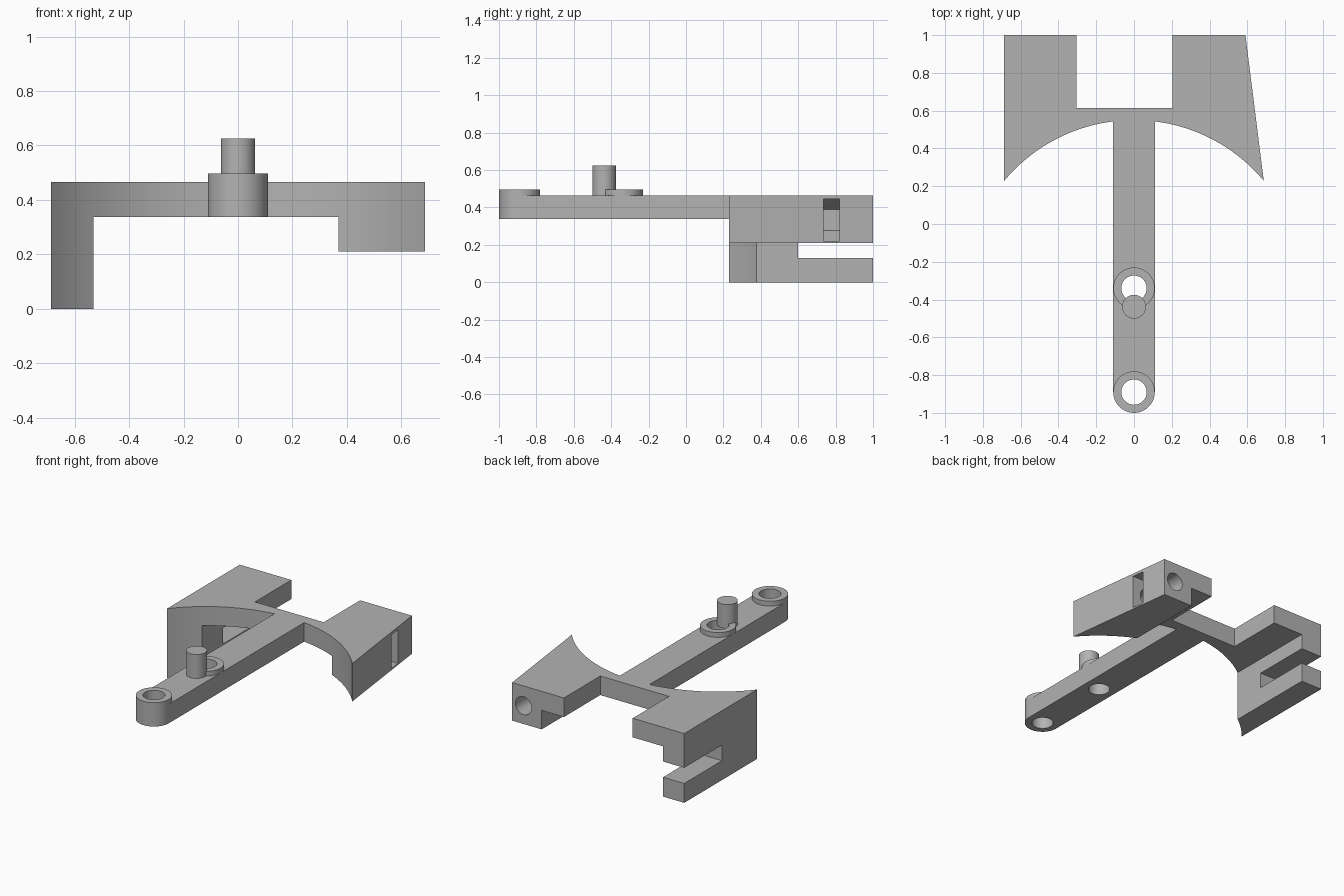
import bpy, bmesh, math

cube = bpy.data.objects.get("Cube")
if cube:
    bpy.data.objects.remove(cube, do_unlink=True)

grey = bpy.data.materials.new("plain_grey")
grey.use_nodes = True
colour = (0.45, 0.45, 0.45, 1)
grey.diffuse_color = colour
grey.node_tree.nodes["Principled BSDF"].inputs["Base Color"].default_value = colour

TOP, UNDER, PAD = 0.465, 0.337, 0.21
HALF, END_Y, MID_Y = 0.11, -0.89, -0.34
HOLE, ARC_Y, ARC_R = 0.067, -0.345, 0.895


def prism(name, outline, lo, hi, axis="z"):
    """Extrude a flat outline along z, or an (x, z) outline along y."""
    bm = bmesh.new()
    place = (lambda a, b, h: (a, b, h)) if axis == "z" else (lambda a, b, h: (a, h, b))
    face = bm.faces.new([bm.verts.new(place(a, b, lo)) for a, b in outline])
    up = bmesh.ops.extrude_face_region(bm, geom=[face])["geom"]
    for v in up:
        if isinstance(v, bmesh.types.BMVert):
            v.co["xyz".index(axis)] = hi
    bmesh.ops.recalc_face_normals(bm, faces=bm.faces)
    mesh = bpy.data.meshes.new(name)
    bm.to_mesh(mesh)
    bm.free()
    mesh.materials.append(grey)
    ob = bpy.data.objects.new(name, mesh)
    bpy.context.collection.objects.link(ob)
    return ob


def rect(x0, x1, y0, y1):
    return [(x0, y0), (x1, y0), (x1, y1), (x0, y1)]


def ring(cx, cy, r, n=48, start=0.0):
    return [(cx + r * math.cos(start + math.tau * i / n),
             cy + r * math.sin(start + math.tau * i / n)) for i in range(n)]


def cut(ob, *cutters):
    for c in cutters:
        mod = ob.modifiers.new("cut", "BOOLEAN")
        mod.operation, mod.solver, mod.object = "DIFFERENCE", "EXACT", c
        bpy.context.view_layer.objects.active = ob
        bpy.ops.object.modifier_apply(modifier=mod.name)
        bpy.data.objects.remove(c, do_unlink=True)


def finish(ob):
    bpy.ops.object.select_all(action="DESELECT")
    ob.select_set(True)
    bpy.context.view_layer.objects.active = ob
    bpy.ops.object.shade_smooth_by_angle(angle=math.radians(30))


# Outline: long arm with a round end, curved wings, notch at the back
def wing(x0, x1, n=24):
    xs = [x0 + (x1 - x0) * i / n for i in range(n + 1)]
    return [(x, ARC_Y + math.sqrt(ARC_R ** 2 - x * x)) for x in xs]


arm_end = [(HALF * math.cos(a), END_Y + HALF * math.sin(a))
           for a in (math.pi + math.pi * i / 24 for i in range(25))]
outline = (arm_end + wing(HALF, 0.687)
           + [(0.59, 1), (0.205, 1), (0.205, 0.615), (-0.305, 0.615), (-0.305, 1), (-0.687, 1)]
           + wing(-0.687, -HALF))
frame = prism("bracket_frame", outline, 0, TOP)

# Space under the plate, and under the short pad
cut(frame,
    prism("under_cut", rect(-0.53, 0.37, -2, 2), -1, UNDER),
    prism("pad_cut", rect(0.3, 2, -2, 2), -1, PAD))

# Slot in the tall leg
cut(frame, prism("leg_slot", rect(-1, -0.5, 0.6, 2), 0.13, 0.235))

# Bolt hole from the back, with a six-sided nut pocket open to the side
cx, cz, r = 0.505, 0.333, 0.113
flat = r * math.cos(math.pi / 6)
pocket = [(1, cz + r), (cx, cz + r), (cx - flat, cz + r / 2),
          (cx - flat, cz - r / 2), (cx, cz - r), (1, cz - r)]
cut(frame,
    prism("nut_pocket", pocket, 0.735, 0.82, "y"),
    prism("bolt_hole", ring(cx, cz, 0.06), 0.6, 1.2, "y"))

# Pivot holes
for y in (END_Y, MID_Y):
    cut(frame, prism("pivot_hole", ring(0, y, HOLE), -1, 1))
finish(frame)

# Raised rings around the pivot holes
for name, y in (("end_boss", END_Y), ("middle_boss", MID_Y)):
    boss = prism(name, ring(0, y, HALF), TOP, 0.497)
    cut(boss, prism("boss_hole", ring(0, y, HOLE), 0, 1))
    finish(boss)

# Upright peg
finish(prism("peg", ring(0, -0.438, 0.063), TOP, 0.625))
